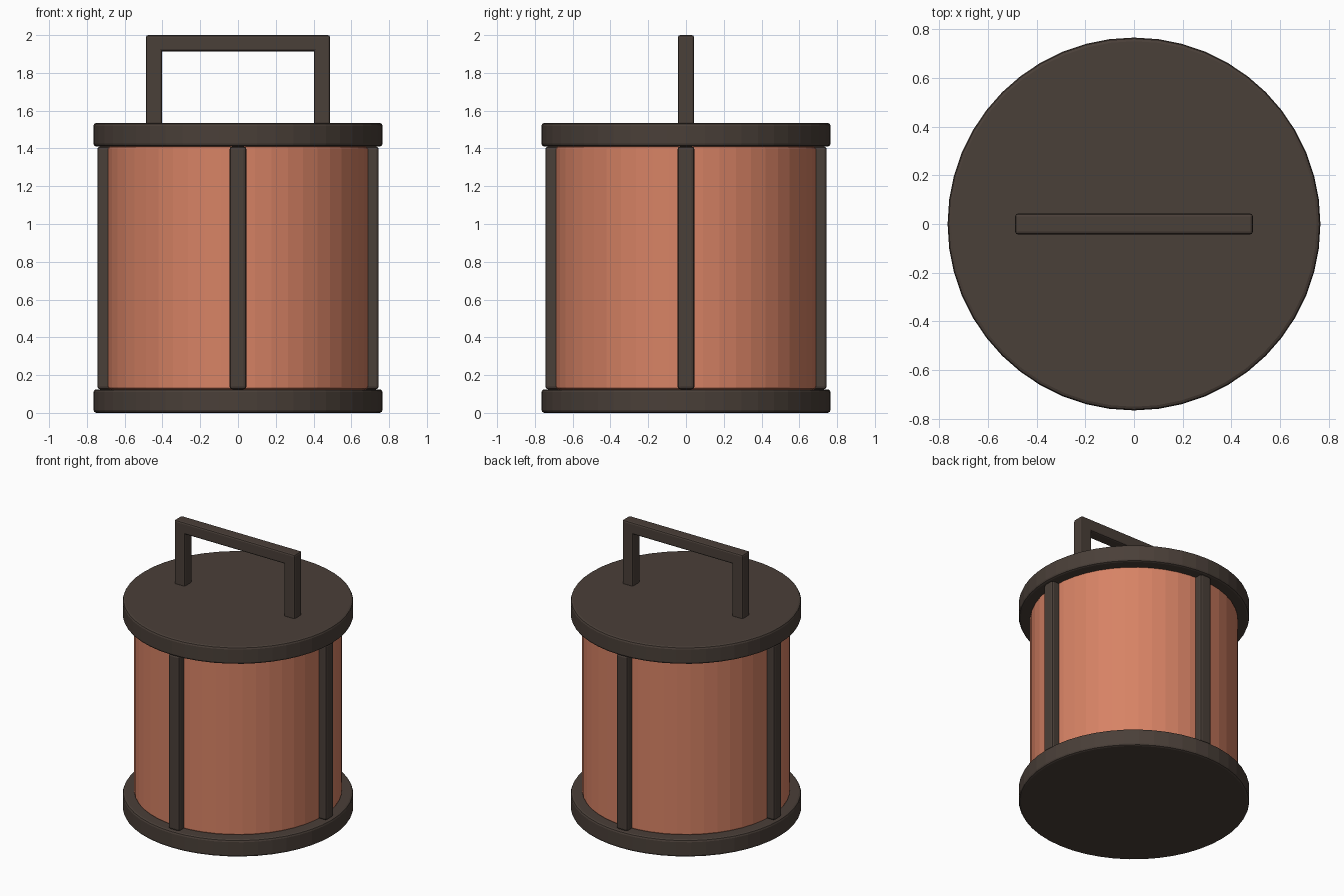
import bpy, math

if "Cube" in bpy.data.objects:
    bpy.data.objects.remove(bpy.data.objects["Cube"])


def material(name, rgb):
    m = bpy.data.materials.new(name)
    m.diffuse_color = (*rgb, 1)
    m.use_nodes = True
    m.node_tree.nodes["Principled BSDF"].inputs["Base Color"].default_value = m.diffuse_color
    return m


DARK = material("dark_bronze", (0.068, 0.050, 0.040))
COPPER = material("copper_shade", (0.680, 0.225, 0.130))


def finish(name, mat, bevel):
    o = bpy.context.object
    o.name = name
    o.data.materials.append(mat)
    mod = o.modifiers.new("soft_edges", 'BEVEL')
    mod.width = bevel
    mod.segments = 2
    mod.limit_method = 'ANGLE'
    mod.angle_limit = math.radians(30)
    return o


def drum(name, radius, z0, z1, mat, bevel):
    bpy.ops.mesh.primitive_cylinder_add(vertices=48, radius=radius, depth=z1 - z0,
                                        location=(0, 0, (z0 + z1) / 2))
    return finish(name, mat, bevel)


def box(name, center, size, mat, bevel, turn=0):
    bpy.ops.mesh.primitive_cube_add(size=1, location=center, rotation=(0, 0, turn))
    bpy.context.object.scale = size
    bpy.ops.object.transform_apply(location=False, rotation=False, scale=True)
    return finish(name, mat, bevel)


# Base, shade and lid
drum("base_disc", 0.765, 0, 0.125, DARK, 0.015)
drum("lid_disc", 0.765, 1.41, 1.535, DARK, 0.015)
drum("shade_drum", 0.69, 0.125, 1.41, COPPER, 0.012)

# Four upright bars around the shade
for i in range(4):
    a = i * math.pi / 2
    box(f"upright_bar_{i + 1}", (0.70 * math.cos(a), 0.70 * math.sin(a), 0.7675),
        (0.09, 0.09, 1.285), DARK, 0.015, a)

# Carrying handle
for side, x in (("left", -0.445), ("right", 0.445)):
    box(f"handle_{side}_leg", (x, 0, 1.7625), (0.086, 0.086, 0.475), DARK, 0.012)
box("handle_bar", (0, 0, 1.957), (0.976, 0.086, 0.086), DARK, 0.012)
